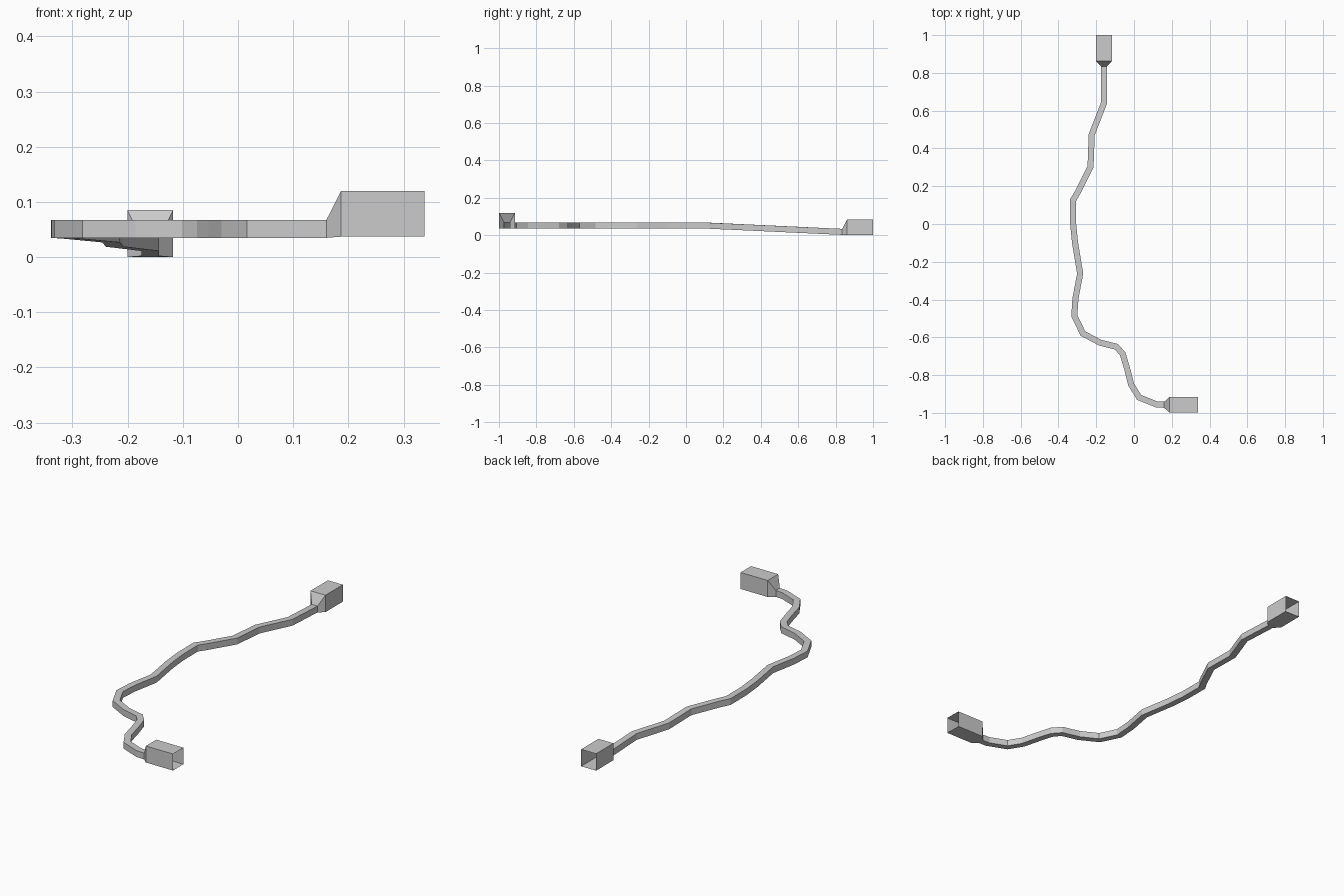
import bpy, bmesh
from mathutils import Vector

if "Cube" in bpy.data.objects:
    bpy.data.objects.remove(bpy.data.objects["Cube"])

W, H = 0.032, 0.032  # cable width and height


def ring(center, side, width, z0, z1):
    """Upright rectangle across the path."""
    c = Vector(center)
    a, b = c - side * width / 2, c + side * width / 2
    return [(a.x, a.y, z0), (b.x, b.y, z0), (b.x, b.y, z1), (a.x, a.y, z1)]


def loft(name, rings):
    """Open-ended four-sided tube through the rings."""
    bm = bmesh.new()
    loops = [[bm.verts.new(p) for p in r] for r in rings]
    for p, q in zip(loops, loops[1:]):
        for i in range(4):
            j = (i + 1) % 4
            bm.faces.new((p[i], p[j], q[j], q[i]))
    bmesh.ops.recalc_face_normals(bm, faces=bm.faces)
    # make the faces point away from the tube's centre line
    f = bm.faces[:][0]
    mid = sum((Vector(v) for r in rings[:2] for v in r), Vector()) / 8
    if f.normal.dot(f.calc_center_median() - mid) < 0:
        bmesh.ops.reverse_faces(bm, faces=bm.faces)
    me = bpy.data.meshes.new(name)
    bm.to_mesh(me)
    bm.free()
    ob = bpy.data.objects.new(name, me)
    bpy.context.collection.objects.link(ob)
    return ob


# Cable path seen from above
path = [Vector(p) for p in [
    (-0.159, 0.835), (-0.159, 0.64), (-0.224, 0.473), (-0.23, 0.305),
    (-0.298, 0.168), (-0.323, 0.125), (-0.322, 0.0), (-0.312, -0.1),
    (-0.285, -0.262), (-0.31, -0.395), (-0.316, -0.487), (-0.27, -0.58),
    (-0.18, -0.628), (-0.093, -0.65), (-0.06, -0.687), (-0.038, -0.76),
    (-0.015, -0.85), (0.027, -0.918), (0.12, -0.955), (0.16, -0.957)]]


def bottom(y):
    """Cable drops gently towards the back plug."""
    return 0.035 - 0.033 * max(0, (y - 0.125) / 0.71)


# Mitred cable sections
rings = []
last = len(path) - 1
for i, p in enumerate(path):
    d_in = (p - path[i - 1]).normalized() if i else Vector((0, -1))
    d_out = (path[i + 1] - p).normalized() if i < last else Vector((1, 0))
    if i == last:
        d_in = d_out
    d = (d_in + d_out).normalized()
    z = bottom(p.y)
    rings.append(ring(p, Vector((-d.y, d.x)), W / d.dot(d_out), z, z + H))
loft("cable", rings)


def plug(name, start, direction, z_cable, z0, z1):
    """Tapered neck opening into a hollow box."""
    d, s = Vector(direction), Vector(start)
    side = Vector((-d.y, d.x))
    loft(name, [ring(s, side, W, z_cable, z_cable + H),
                ring(s + d * 0.027, side, 0.083, z0, z1),
                ring(s + d * (0.165 if d.y else 0.178), side, 0.083, z0, z1)])


plug("back_plug", path[0], (0, 1), 0.002, 0.0, 0.085)
plug("front_plug", path[-1], (1, 0), 0.035, 0.037, 0.12)
